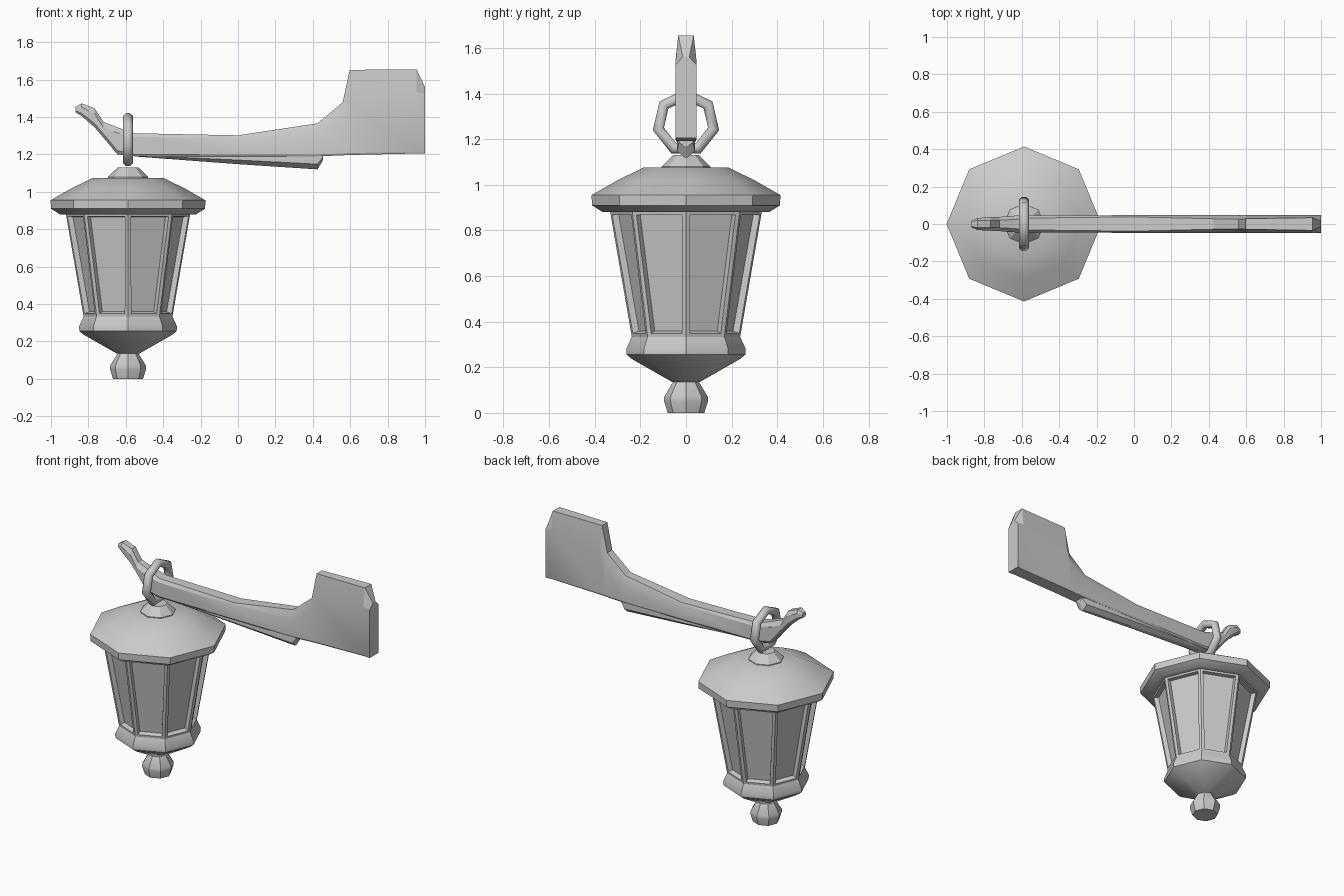
import bpy, bmesh, math
from mathutils import Matrix

cube = bpy.data.objects.get("Cube")
if cube:
    bpy.data.objects.remove(cube, do_unlink=True)

metal = bpy.data.materials.new("grey metal")
metal.use_nodes = True
GREY = (0.6, 0.6, 0.6, 1)
metal.diffuse_color = GREY
metal.node_tree.nodes["Principled BSDF"].inputs["Base Color"].default_value = GREY

LAMP_X = -0.588


def finish(bm, name, angle=30):
    bmesh.ops.recalc_face_normals(bm, faces=bm.faces[:])
    mesh = bpy.data.meshes.new(name)
    bm.to_mesh(mesh)
    bm.free()
    obj = bpy.data.objects.new(name, mesh)
    bpy.context.collection.objects.link(obj)
    mesh.materials.append(metal)
    bpy.ops.object.select_all(action='DESELECT')
    obj.select_set(True)
    bpy.context.view_layer.objects.active = obj
    bpy.ops.object.shade_smooth_by_angle(angle=math.radians(angle))
    return obj


def loft(rings, closed=False):
    """Join equal-sized rings of points into a skin, capping open ends."""
    bm = bmesh.new()
    rows = [[bm.verts.new(p) for p in ring] for ring in rings]
    pairs = list(zip(rows, rows[1:])) + ([(rows[-1], rows[0])] if closed else [])
    n = len(rows[0])
    for a, b in pairs:
        for i in range(n):
            j = (i + 1) % n
            bm.faces.new((a[i], a[j], b[j], b[i]))
    if not closed:
        bm.faces.new(rows[0])
        bm.faces.new(rows[-1])
    return bm


def octagon(r, z):
    return [(LAMP_X + r * math.cos(k * math.pi / 4), r * math.sin(k * math.pi / 4), z)
            for k in range(8)]


def turned(profile):
    return loft([octagon(r, z) for r, z in profile])


# Lantern roof, cap, base and finial
finish(turned([(0.33, 0.88), (0.365, 0.88), (0.412, 0.91), (0.414, 0.955),
               (0.30, 1.02), (0.187, 1.075)]), "lantern_roof", 35)
finish(turned([(0.107, 1.07), (0.107, 1.08), (0.056, 1.13)]), "roof_cap")
finish(turned([(0.06, 0.135), (0.235, 0.235), (0.26, 0.255), (0.262, 0.28),
               (0.237, 0.335)]), "lantern_base", 35)
finish(turned([(0.08, 0), (0.096, 0.05), (0.096, 0.07), (0.055, 0.138)]), "finial")

# Lantern walls: each side gets a frame with a sunken pane
bm = turned([(0.237, 0.33), (0.333, 0.885)])
bmesh.ops.recalc_face_normals(bm, faces=bm.faces[:])
sides = [f for f in bm.faces if abs(f.normal.z) < 0.5]
bmesh.ops.inset_individual(bm, faces=sides, thickness=0.026)
bmesh.ops.inset_individual(bm, faces=sides, thickness=0.008, depth=-0.028)
finish(bm, "lantern_walls", 20)

# Seven-sided hanging ring around the arm
rings = []
for k in range(7):
    a = math.pi / 2 + k * math.tau / 7
    ring = []
    for s in range(8):
        t = (s + 0.5) * math.tau / 8
        r = 0.124 + 0.027 * math.cos(t)
        ring.append((LAMP_X + 0.028 * math.sin(t), r * math.cos(a), 1.272 + r * math.sin(a)))
    rings.append(ring)
finish(loft(rings, closed=True), "hanging_ring", 50)


def section(x, bottom, top, half, crown, drop, keel, rise):
    """Bar section: narrow crown above, flat sides, keel below."""
    right = [(keel, bottom), (half, bottom + rise), (half, top - drop), (crown, top)]
    return [(x, y, z) for y, z in right] + [(x, -y, z) for y, z in reversed(right)]


# Bracket arm, from upturned hook tip to wall block
arm = [
    (-0.868, 1.425, 1.455, 0.018, 0.012, 0.008, 0.012, 0.008),
    (-0.836, 1.405, 1.473, 0.032, 0.020, 0.02, 0.02, 0.015),
    (-0.767, 1.345, 1.447, 0.036, 0.020, 0.03, 0.02, 0.02),
    (-0.72, 1.290, 1.375, 0.038, 0.020, 0.03, 0.02, 0.02),
    (-0.645, 1.200, 1.345, 0.044, 0.024, 0.03, 0.03, 0.02),
    (-0.55, 1.190, 1.313, 0.046, 0.032, 0.02, 0.038, 0.01),
    (0.0, 1.190, 1.302, 0.047, 0.038, 0.014, 0.04, 0.01),
    (0.425, 1.190, 1.366, 0.047, 0.028, 0.06, 0.042, 0.01),
    (0.56, 1.195, 1.479, 0.047, 0.026, 0.08, 0.042, 0.01),
    (0.597, 1.197, 1.652, 0.047, 0.028, 0.17, 0.042, 0.01),
    (0.955, 1.205, 1.655, 0.047, 0.034, 0.12, 0.042, 0.01),
    (1.0, 1.206, 1.56, 0.047, 0.014, 0.035, 0.046, 0.004),
]
finish(loft([section(*s) for s in arm]), "bracket_arm", 25)

# Brace under the arm, ridged along its lower edge
brace = [
    (-0.55, 1.189, 1.21, 0.038, 0.036, 0.005, 0.015, 0.006),
    (0.0, 1.148, 1.22, 0.040, 0.038, 0.01, 0.012, 0.022),
    (0.425, 1.120, 1.22, 0.040, 0.038, 0.01, 0.008, 0.028),
    (0.455, 1.170, 1.22, 0.030, 0.028, 0.01, 0.008, 0.015),
]
finish(loft([section(*s) for s in brace]), "arm_brace", 25)
